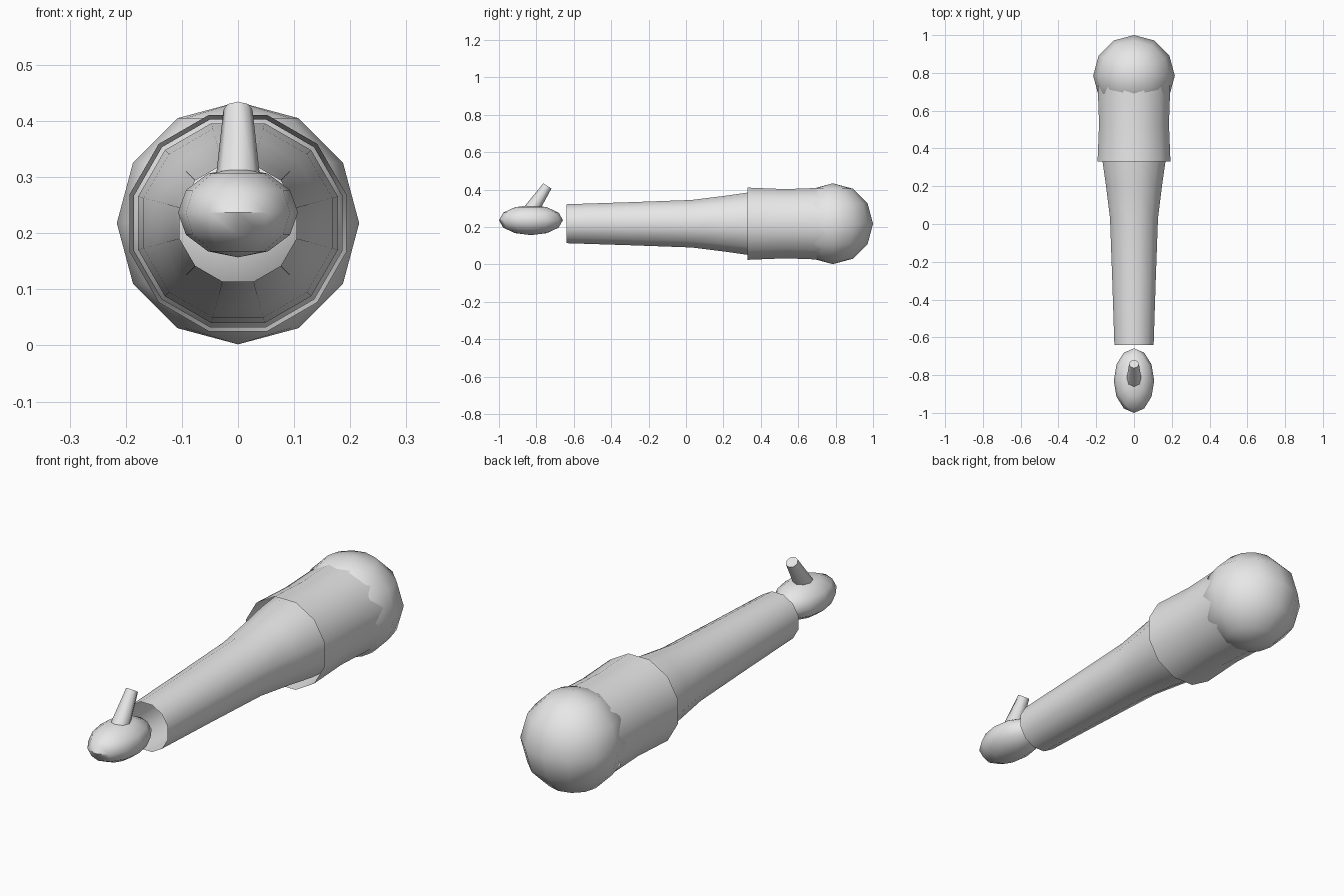
import bpy, bmesh, math
from mathutils import Vector, Matrix

cube = bpy.data.objects.get("Cube")
if cube:
    bpy.data.objects.remove(cube, do_unlink=True)

grey = bpy.data.materials.new("light_grey")
grey.use_nodes = True
grey.diffuse_color = (0.8, 0.8, 0.8, 1)
grey.node_tree.nodes["Principled BSDF"].inputs["Base Color"].default_value = (0.8, 0.8, 0.8, 1)

AXIS_Z = 0.218
SIDES = 12


def finish(name, bm):
    bmesh.ops.recalc_face_normals(bm, faces=bm.faces)
    mesh = bpy.data.meshes.new(name)
    bm.to_mesh(mesh)
    bm.free()
    mesh.materials.append(grey)
    obj = bpy.data.objects.new(name, mesh)
    bpy.context.collection.objects.link(obj)
    bpy.ops.object.select_all(action="DESELECT")
    obj.select_set(True)
    bpy.context.view_layer.objects.active = obj
    bpy.ops.object.shade_smooth_by_angle(angle=math.radians(50))
    return obj


def ellipsoid(name, centre, radii):
    bm = bmesh.new()
    bmesh.ops.create_uvsphere(bm, u_segments=SIDES, v_segments=SIDES // 2, radius=1)
    bmesh.ops.transform(bm, matrix=Matrix.Translation(centre) @ Matrix.Diagonal((*radii, 1)), verts=bm.verts)
    return finish(name, bm)


def tube(name, profile):
    """Open tube along y from (y, half height) pairs, with a flat on top."""
    bm = bmesh.new()
    rings = []
    for y, half in profile:
        r = half / math.cos(math.pi / SIDES)
        angles = [2 * math.pi * (i + 0.5) / SIDES for i in range(SIDES)]
        rings.append([bm.verts.new((r * math.cos(a), y, AXIS_Z + r * math.sin(a))) for a in angles])
    for a, b in zip(rings, rings[1:]):
        for i in range(SIDES):
            j = (i + 1) % SIDES
            bm.faces.new((a[i], a[j], b[j], b[i]))
    return finish(name, bm)


# Shoulder ball and open sleeve
ellipsoid("shoulder", (0, 0.785, AXIS_Z), (0.216, 0.215, 0.216))
tube("sleeve", [(0.33, 0.193), (0.53, 0.185), (0.7, 0.191), (0.79, 0.191)])

# Arm tube flaring into the sleeve
tube("arm", [(-0.64, 0.104), (-0.3, 0.115), (0.03, 0.127), (0.2, 0.148), (0.34, 0.168), (0.46, 0.178)])

# Hand and thumb
ellipsoid("hand", (0, -0.829, 0.237), (0.107, 0.171, 0.08))
base, tip = Vector((0, -0.832, 0.285)), Vector((0, -0.741, 0.42))
axis = tip - base
bm = bmesh.new()
bmesh.ops.create_cone(bm, cap_ends=True, segments=8, radius1=0.041, radius2=0.026, depth=axis.length)
turn = axis.to_track_quat("Z", "Y").to_matrix().to_4x4()
bmesh.ops.transform(bm, matrix=Matrix.Translation((base + tip) / 2) @ turn, verts=bm.verts)
finish("thumb", bm)
